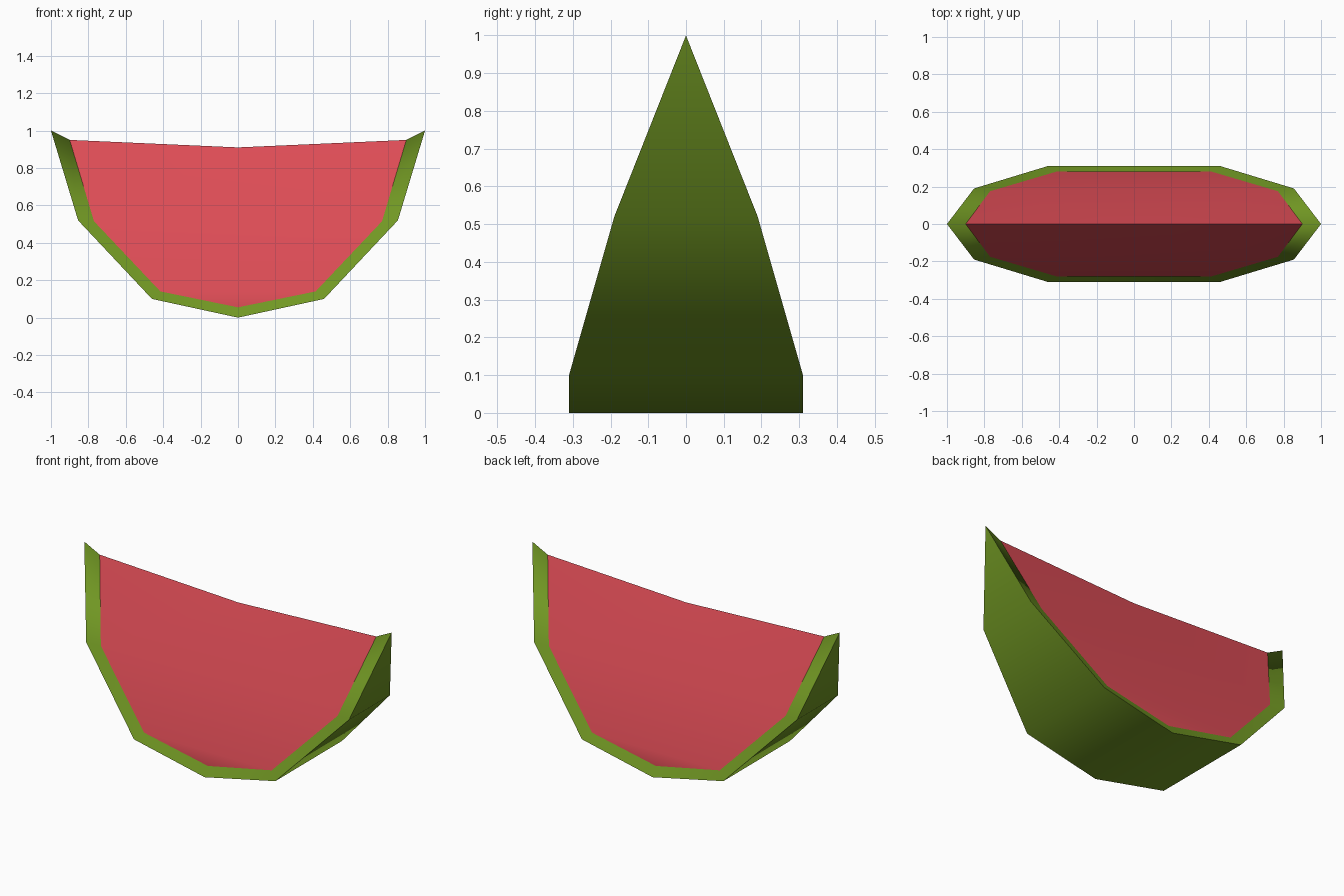
import bpy, bmesh

if "Cube" in bpy.data.objects:
    bpy.data.objects.remove(bpy.data.objects["Cube"])


def material(name, rgb):
    m = bpy.data.materials.new(name)
    m.diffuse_color = (*rgb, 1)
    m.use_nodes = True
    m.node_tree.nodes["Principled BSDF"].inputs["Base Color"].default_value = m.diffuse_color
    return m


def make_object(name, bm, mat):
    bmesh.ops.recalc_face_normals(bm, faces=bm.faces)
    for f in bm.faces:
        f.smooth = True
    me = bpy.data.meshes.new(name)
    bm.to_mesh(me)
    bm.free()
    me.materials.append(mat)
    ob = bpy.data.objects.new(name, me)
    bpy.context.collection.objects.link(ob)
    return ob


def mirrored(half):
    """Mirror a right-hand half profile (tip to bottom) into a full arc."""
    return half + [(-x, y, z) for x, y, z in reversed(half[:-1])]


def arc_verts(bm, arc, side):
    return [bm.verts.new((x, side * y, z)) for x, y, z in arc]


green = material("rind green", (0.165, 0.31, 0.017))
red = material("flesh red", (0.73, 0.073, 0.093))

# Half profiles as (x, half thickness, z), from the tip to the bottom
outer = mirrored([(1, 0, 1), (0.855, 0.19, 0.52), (0.46, 0.31, 0.10), (0, 0.31, 0)])
inner = mirrored([(0.9, 0, 0.95), (0.77, 0.175, 0.515), (0.415, 0.28, 0.14), (0, 0.28, 0.055)])
last = len(outer) - 1

# Rind: outer skin strip plus a rim on both cut sides
bm = bmesh.new()
fo, bo = arc_verts(bm, outer, -1), arc_verts(bm, outer, 1)
fi, bi = arc_verts(bm, inner, -1), arc_verts(bm, inner, 1)
for a in (bo, bi):                       # front and back meet at the tips
    f = fo if a is bo else fi
    for i in (0, last):
        bm.verts.remove(a[i])
        a[i] = f[i]
for i in range(last):
    skin = dict.fromkeys((fo[i], fo[i + 1], bo[i + 1], bo[i]))
    bm.faces.new(list(skin))
    bm.faces.new((fo[i], fi[i], fi[i + 1], fo[i + 1]))
    bm.faces.new((bo[i], bo[i + 1], bi[i + 1], bi[i]))
for row in (fo, bo):                     # crisp edge between skin and rim
    for i in range(last):
        bm.edges.get((row[i], row[i + 1])).smooth = False
make_object("rind", bm, green)

# Flesh: two banded cut faces meeting at the top ridge
bm = bmesh.new()
ridge = bm.verts.new((0, 0, 0.91))
tips = None
for side in (-1, 1):
    v = arc_verts(bm, inner, side)
    if tips:
        for i, t in zip((0, last), tips):
            bm.verts.remove(v[i])
            v[i] = t
    tips = (v[0], v[last])
    bm.faces.new((ridge, v[0], v[1]))
    bm.faces.new((ridge, v[1], v[5]))
    bm.faces.new((ridge, v[5], v[6]))
    bm.faces.new((v[1], v[2], v[4], v[5]))
    bm.faces.new((v[2], v[3], v[4]))
for t in tips:
    bm.edges.get((ridge, t)).smooth = False
make_object("flesh", bm, red)
